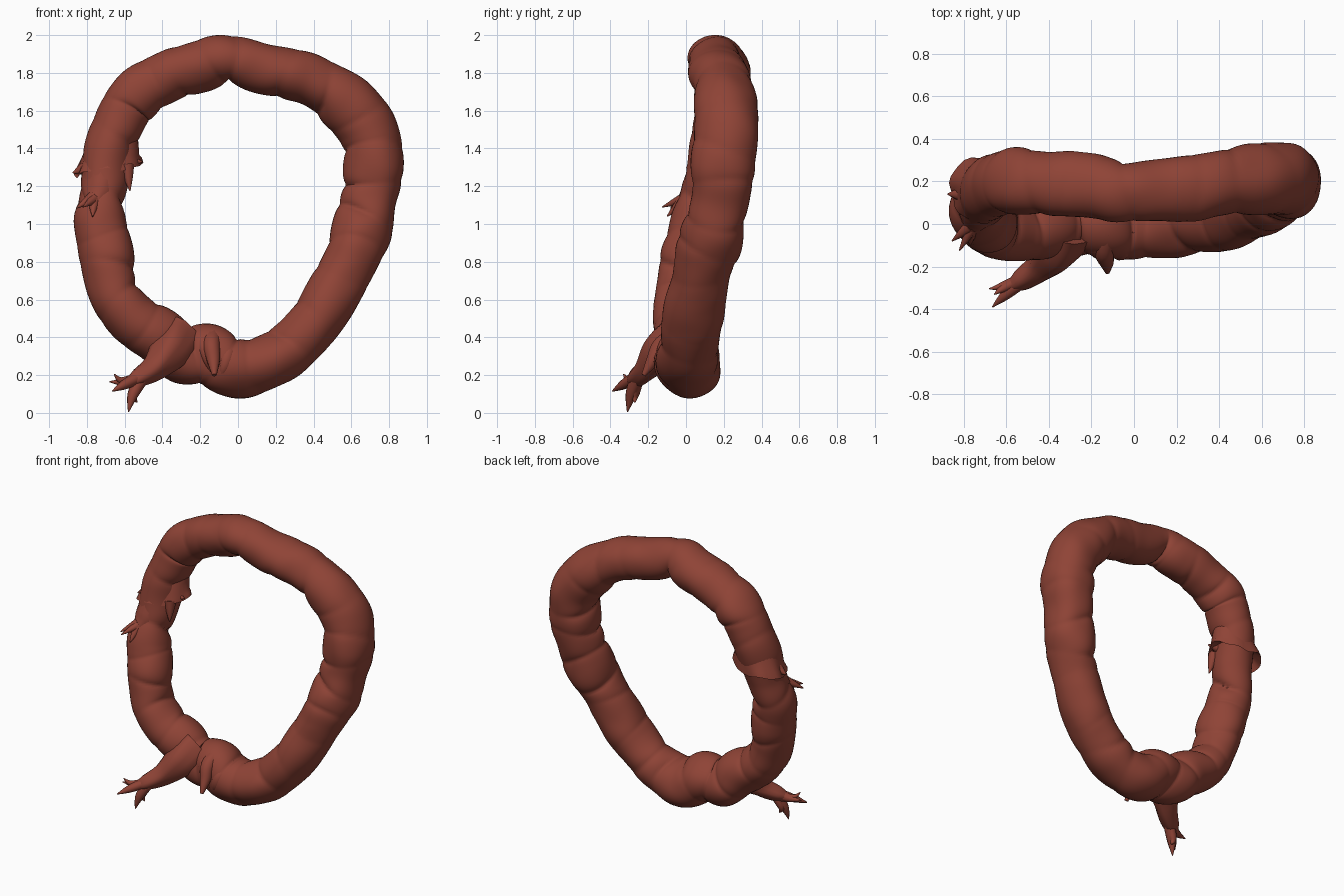
import bpy, bmesh, math
from mathutils import Vector, noise

if "Cube" in bpy.data.objects:
    bpy.data.objects.remove(bpy.data.objects["Cube"])

flesh = bpy.data.materials.new("red_brown_flesh")
flesh.diffuse_color = (0.275, 0.057, 0.037, 1)
flesh.use_nodes = True
flesh.node_tree.nodes["Principled BSDF"].inputs["Base Color"].default_value = flesh.diffuse_color


def finish(name, bm, angle=50):
    bmesh.ops.recalc_face_normals(bm, faces=bm.faces)
    me = bpy.data.meshes.new(name)
    bm.to_mesh(me)
    bm.free()
    me.materials.append(flesh)
    ob = bpy.data.objects.new(name, me)
    bpy.context.collection.objects.link(ob)
    bpy.ops.object.select_all(action='DESELECT')
    ob.select_set(True)
    bpy.context.view_layer.objects.active = ob
    bpy.ops.object.shade_smooth_by_angle(angle=math.radians(angle))
    return ob


def spline(p, t, closed):
    """Catmull-Rom value of the list of points p at parameter t."""
    n = len(p)
    i = math.floor(t) if closed else min(math.floor(t), n - 2)
    f = t - i
    k = [p[(i + d) % n if closed else max(0, min(n - 1, i + d))] for d in (-1, 0, 1, 2)]
    return 0.5 * (2 * k[1] + (k[2] - k[0]) * f + (2 * k[0] - 5 * k[1] + 4 * k[2] - k[3]) * f * f
                  + (3 * k[1] - k[0] - 3 * k[2] + k[3]) * f ** 3)


def skin(bm, rings, closed):
    n = len(rings[0])
    for i in range(len(rings) - (0 if closed else 1)):
        a, b = rings[i], rings[(i + 1) % len(rings)]
        for j in range(n):
            bm.faces.new((a[j], a[(j + 1) % n], b[(j + 1) % n], b[j]))
    if not closed:
        bm.faces.new(rings[0])
        bm.faces.new(rings[-1])


def tube(name, pts, radii, sides=12, steps=5, groove=0.0):
    """Open tapering tube through pts, with optional lengthwise grooves."""
    bm = bmesh.new()
    P = [Vector(p) for p in pts]
    R = [Vector((r, 0, 0)) for r in radii]
    rings = []
    for s in range((len(P) - 1) * steps + 1):
        t = s / steps
        c, r = spline(P, t, False), spline(R, t, False).x
        d = (spline(P, min(t + .05, len(P) - 1), False) - spline(P, max(t - .05, 0), False)).normalized()
        u = d.cross(Vector((0.2, 1, 0.1))).normalized()
        v = d.cross(u)
        ring = []
        for j in range(sides):
            a = 2 * math.pi * j / sides
            k = r * (1 + groove * math.sin(4 * a + t))
            ring.append(bm.verts.new(c + u * k * math.cos(a) + v * k * math.sin(a)))
        rings.append(ring)
    skin(bm, rings, False)
    return finish(name, bm)


# Lumpy closed ring: x, y, z, radius, clockwise from the top
path = [
    (-.04, .15, 1.878, .122), (.15, .16, 1.815, .138), (.37, .19, 1.77, .135), (.55, .21, 1.66, .147),
    (.69, .215, 1.50, .155), (.715, .20, 1.30, .16), (.695, .18, 1.12, .146), (.65, .14, .95, .156),
    (.58, .09, .77, .145), (.48, .05, .60, .14), (.37, .02, .43, .14), (.20, .01, .29, .145),
    (.00, .01, .235, .156), (-.16, .01, .305, .155), (-.30, .00, .31, .145), (-.43, -.01, .41, .145),
    (-.57, -.015, .51, .142), (-.67, -.005, .68, .136), (-.70, .03, .86, .143), (-.73, .065, 1.01, .135),
    (-.705, .12, 1.20, .12), (-.68, .165, 1.38, .133), (-.62, .19, 1.57, .133), (-.55, .20, 1.67, .140),
    (-.39, .19, 1.77, .135), (-.20, .18, 1.835, .135)]
# Creases: position along the path, strength
creases = [
    (0, 1.2), (1.5, .7), (2.5, .9), (3.5, .5), (4.55, .9), (5.45, 1), (6.5, 1.2), (7.5, 1), (8.3, .3),
    (9.7, .4), (10.6, .9), (11.5, .8), (12.6, .7), (13.55, 1.2), (14.6, .8), (15.6, .7), (16.5, .9),
    (17.5, .9), (18.5, .5), (19.5, 1.9), (21.5, .8), (22.5, .9), (23.6, .9), (24.5, .7), (25.4, .4)]
P = [Vector(p[:3]) for p in path]
R = [Vector((p[3], 0, 0)) for p in path]
bm = bmesh.new()
rings = []
STEPS, SIDES = 14, 40
centre = Vector((0, .1, 1.05))
for s in range(len(P) * STEPS):
    t = s / STEPS
    c, r = spline(P, t, True), spline(R, t, True).x
    d = (spline(P, t + .3, True) - spline(P, t - .3, True)).normalized()
    v = d.cross((c - centre).normalized()).normalized()
    u = v.cross(d)
    if u.dot(c - centre) < 0:
        u = -u
    ring = []
    for j in range(SIDES):
        a = 2 * math.pi * j / SIDES
        # creases slant around the tube and bite deepest on the inner side
        pinch = 0
        for k, (pos, strength) in enumerate(creases):
            gap = (t - pos - .2 * math.sin(a + 2.3 * k) + 13) % 26 - 13
            fade = .65 + .35 * math.sin(2 * a + 1.7 * k)
            pinch += strength * fade * math.exp(-abs(gap) / .17)
        deep = .06 + .14 * (.5 - .5 * math.cos(a)) ** 1.5
        q = u * math.cos(a) + v * math.sin(a) * 1.10
        lump = noise.noise((c + q * r) * 5) * .12
        ring.append(bm.verts.new(c + q * r * (1.02 - deep * pinch + lump)))
    rings.append(ring)
skin(bm, rings, True)
finish("lumpy_ring", bm, 70)

# Torn cuff flaring over the left side of the ring
bm = bmesh.new()
rings = []
N = 32
profile = [(1.50, .112, 0), (1.42, .137, 0), (1.36, .152, .2), (1.32, .168, .7), (1.285, .178, 1), (1.31, .145, .5),
           (1.34, .11, 0)]
for z, r, rag in profile:
    ring = []
    for j in range(N):
        a = 2 * math.pi * j / N
        jag = rag * (.012 * math.sin(3 * a + 1) + .006 * math.sin(7 * a))
        x = -.69 + (z - 1.3) * .22 + (r + jag) * math.cos(a)
        y = .165 + (z - 1.3) * .15 + (r + jag) * .85 * math.sin(a)
        ring.append(bm.verts.new((x, y, z + jag + rag * .025 * math.cos(a))))
    rings.append(ring)
skin(bm, rings, False)
finish("torn_cuff", bm, 70)

# Ragged flap and points hanging below the cuff
tube("torn_flap", [(-.70, .15, 1.32), (-.715, .105, 1.22), (-.74, .04, 1.145), (-.77, -.03, 1.095)],
     [.12, .115, .085, .03], 16, 5, .04)
for i, (root, tip, r) in enumerate([
        ((-.77, -.01, 1.14), (-.855, -.08, 1.085), .032),
        ((-.76, -.01, 1.13), (-.77, -.10, 1.04), .036),
        ((-.75, 0, 1.14), (-.82, -.125, 1.09), .032),
        ((-.59, .09, 1.31), (-.572, .06, 1.175), .042),
        ((-.60, .14, 1.33), (-.505, .13, 1.33), .04),
        ((-.80, .14, 1.30), (-.875, .14, 1.27), .04)]):
    mid = (Vector(root) + Vector(tip)) / 2
    tube(f"torn_point_{i + 1}", [root, mid, tip], [r, r * .6, .003], 8, 4)

# Stringy branch leaving the lower left of the ring
tube("branch", [(-.31, -.02, .40), (-.36, -.12, .33), (-.44, -.20, .24), (-.53, -.265, .185), (-.58, -.29, .165)],
     [.12, .105, .068, .048, .025], 16, 6, .08)

# Split claw-like ends of the branch
for i, (mid, tip, r) in enumerate([
        ((-.59, -.285, .165), (-.68, -.305, .165), .026),
        ((-.60, -.33, .15), (-.665, -.39, .115), .026),
        ((-.61, -.30, .17), (-.655, -.33, .205), .020),
        ((-.555, -.29, .10), (-.58, -.31, .005), .030),
        ((-.55, -.27, .10), (-.535, -.27, .055), .024)]):
    tube(f"claw_{i + 1}", [(-.50, -.25, .20), mid, tip], [r * 1.3, r, .003], 8, 5)

# Folded skin bunched at the bottom, the middle fold ending in a loose tip
folds = [
    [(-.20, -.02, .40), (-.18, -.10, .36), (-.15, -.135, .28), (-.12, -.13, .20)],
    [(-.13, -.03, .41), (-.14, -.13, .36), (-.13, -.175, .28), (-.125, -.225, .20)],
    [(-.02, -.02, .34), (-.05, -.11, .31), (-.07, -.135, .25), (-.09, -.13, .19)]]
for i, pts in enumerate(folds):
    tube(f"skin_fold_{i + 1}", pts, [.055, .046, .036, .012], 12, 5)
